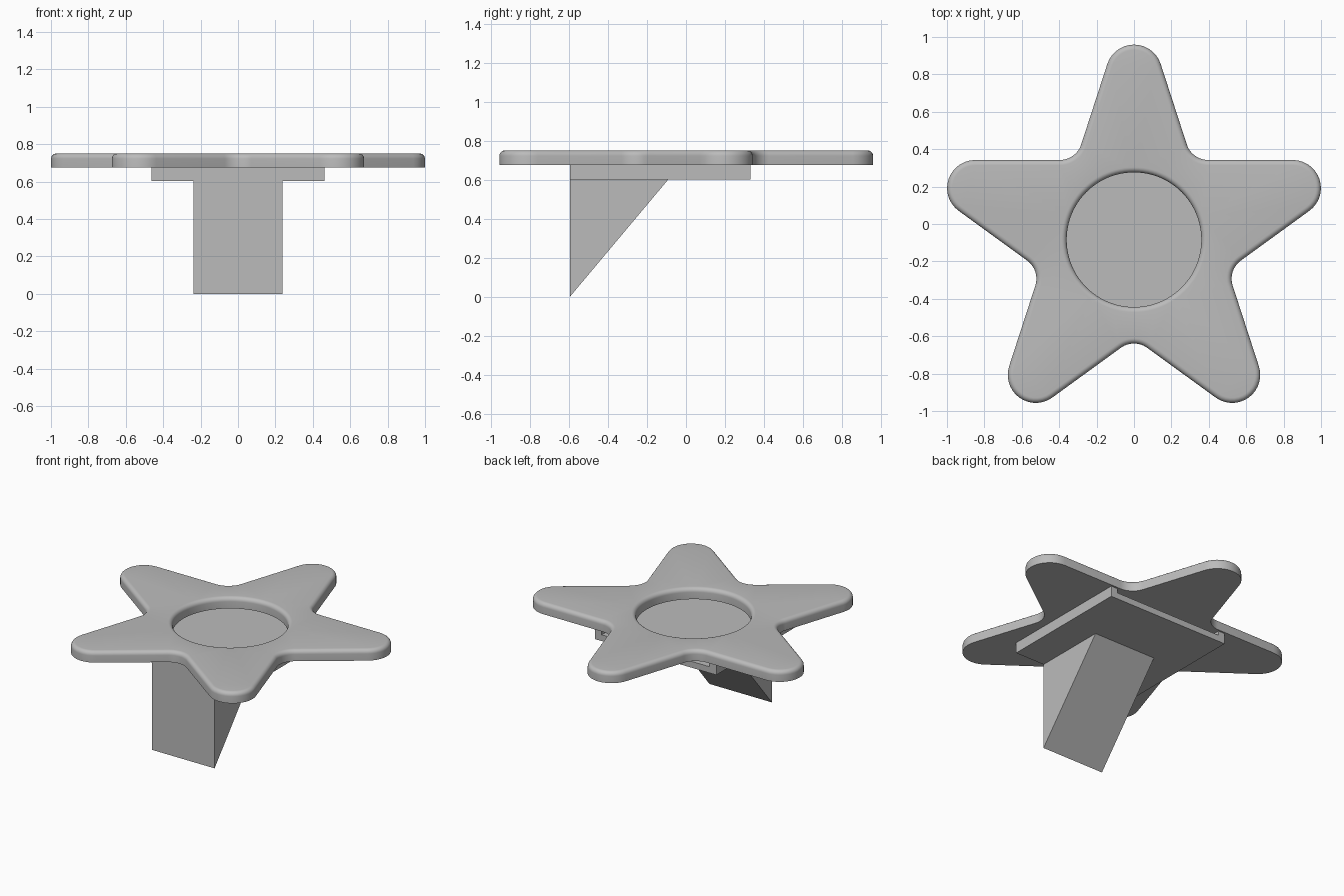
import bpy
import bmesh
from math import sin, cos, pi, radians
from mathutils import Vector

if "Cube" in bpy.data.objects:
    bpy.data.objects.remove(bpy.data.objects["Cube"], do_unlink=True)

grey = bpy.data.materials.new("plain grey")
grey.use_nodes = True
colour = (0.5, 0.5, 0.5, 1)
grey.diffuse_color = colour
grey.node_tree.nodes["Principled BSDF"].inputs["Base Color"].default_value = colour

CENTRE_Y = -0.084
STAR_BOTTOM, STAR_TOP, ROUNDING = 0.675, 0.75, 0.028


def finish(bm, name):
    bmesh.ops.recalc_face_normals(bm, faces=bm.faces)
    mesh = bpy.data.meshes.new(name)
    bm.to_mesh(mesh)
    bm.free()
    obj = bpy.data.objects.new(name, mesh)
    bpy.context.collection.objects.link(obj)
    mesh.materials.append(grey)
    return obj


def prism(name, outline, axis, start, length):
    """Extrude a flat outline along x or z."""
    bm = bmesh.new()
    if axis == "x":
        points = [(start, a, b) for a, b in outline]
        move = Vector((length, 0, 0))
    else:
        points = [(a, b, start) for a, b in outline]
        move = Vector((0, 0, length))
    face = bm.faces.new([bm.verts.new(p) for p in points])
    top = bmesh.ops.extrude_face_region(bm, geom=[face], use_keep_orig=True)["geom"]
    bmesh.ops.translate(bm, vec=move, verts=[v for v in top if isinstance(v, bmesh.types.BMVert)])
    return finish(bm, name)


def star_outline(inset, steps=14):
    """Five-pointed star with rounded tips and notches, shrunk by inset."""
    tip_r, notch_r, side = 0.15 - inset, 0.12 + inset, 0.426
    tip_d = side / cos(radians(72)) - 0.15 / sin(radians(18))
    notch_d = side / cos(radians(36)) + 0.12 / cos(radians(36))
    points = []
    for arm in range(5):
        a = pi / 2 + arm * 2 * pi / 5
        b = a + pi / 5
        for i in range(steps + 1):
            t = a + radians(72) * (2 * i / steps - 1)
            points.append((tip_d * cos(a) + tip_r * cos(t), tip_d * sin(a) + tip_r * sin(t)))
        for i in range(steps + 1):
            t = b + pi + radians(36) * (1 - 2 * i / steps)
            points.append((notch_d * cos(b) + notch_r * cos(t), notch_d * sin(b) + notch_r * sin(t)))
    return points


def hole_outline(inset, steps=96):
    r = 0.36 + inset
    return [(r * cos(2 * pi * i / steps), r * sin(2 * pi * i / steps)) for i in range(steps)]


# Star plate with a round opening; both top rims are rounded over
bm = bmesh.new()
levels = [(0, STAR_BOTTOM)]
for i in range(7):
    t = pi / 2 * i / 6
    levels.append((ROUNDING * (1 - cos(t)), STAR_TOP - ROUNDING * (1 - sin(t))))
bottom_edges, top_edges = [], []
for outline in (star_outline, hole_outline):
    rings = [[bm.verts.new((x, y + CENTRE_Y, z)) for x, y in outline(inset)] for inset, z in levels]
    n = len(rings[0])
    for low, high in zip(rings, rings[1:]):
        for i in range(n):
            j = (i + 1) % n
            bm.faces.new((low[i], low[j], high[j], high[i]))
    bottom_edges += [bm.edges.get((rings[0][i - 1], rings[0][i])) for i in range(n)]
    top_edges += [bm.edges.get((rings[-1][i - 1], rings[-1][i])) for i in range(n)]
for edges in (bottom_edges, top_edges):
    bmesh.ops.triangle_fill(bm, use_beauty=True, use_dissolve=False, edges=edges)
star = finish(bm, "star_plate")
bpy.ops.object.select_all(action="DESELECT")
star.select_set(True)
bpy.context.view_layer.objects.active = star
bpy.ops.object.shade_smooth_by_angle(angle=radians(35))

# Square tray under the star: floor plus a U-shaped wall, open at the back
X, FRONT, BACK, WALL = 0.462, -0.595, 0.33, 0.05
FLOOR_BOTTOM, FLOOR_TOP = 0.602, 0.645
prism("tray_floor", [(-X, FRONT), (X, FRONT), (X, BACK), (-X, BACK)], "z",
      FLOOR_BOTTOM, FLOOR_TOP - FLOOR_BOTTOM)
inner = X - WALL
prism("tray_wall", [(-X, FRONT), (X, FRONT), (X, BACK), (inner, BACK), (inner, FRONT + WALL),
                    (-inner, FRONT + WALL), (-inner, BACK), (-X, BACK)], "z",
      FLOOR_TOP, STAR_BOTTOM - FLOOR_TOP)

# Wedge leg at the front
prism("wedge_leg", [(FRONT, 0), (-0.09, FLOOR_BOTTOM), (FRONT, FLOOR_BOTTOM)], "x", -0.238, 0.476)
